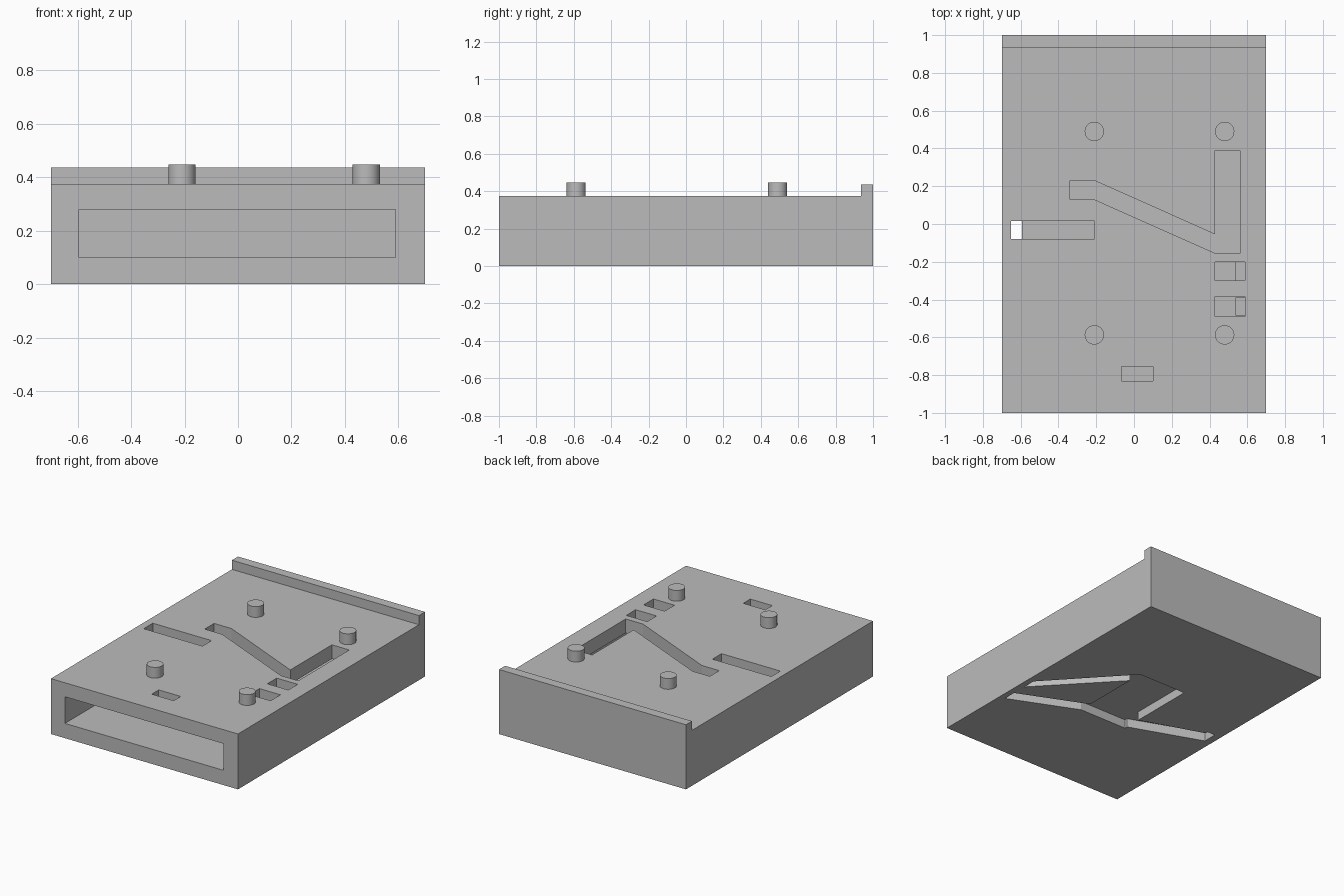
import bpy, bmesh
from mathutils import Matrix

cube = bpy.data.objects.get("Cube")
if cube:
    bpy.data.objects.remove(cube, do_unlink=True)

grey = bpy.data.materials.new("plain_grey")
grey.use_nodes = True
grey.diffuse_color = (0.5, 0.5, 0.5, 1)
grey.node_tree.nodes["Principled BSDF"].inputs["Base Color"].default_value = (0.5, 0.5, 0.5, 1)


def add_object(name, bm):
    bmesh.ops.recalc_face_normals(bm, faces=bm.faces)
    mesh = bpy.data.meshes.new(name)
    bm.to_mesh(mesh)
    bm.free()
    mesh.materials.append(grey)
    obj = bpy.data.objects.new(name, mesh)
    bpy.context.collection.objects.link(obj)
    return obj


def prism(name, points, direction):
    """Extrude a closed outline of 3D points along a direction."""
    bm = bmesh.new()
    face = bm.faces.new([bm.verts.new(p) for p in points])
    new = bmesh.ops.extrude_face_region(bm, geom=[face])["geom"]
    bmesh.ops.translate(bm, vec=direction,
                        verts=[v for v in new if isinstance(v, bmesh.types.BMVert)])
    return add_object(name, bm)


def rect(x0, x1, y0, y1):
    return [(x0, y0), (x1, y0), (x1, y1), (x0, y1)]


TOP, FLOOR, CEILING = 0.375, 0.10, 0.28

# Case body with raised rear lip, from its side profile
profile = [(-1, 0), (1, 0), (1, 0.437), (0.935, 0.437), (0.935, TOP), (-1, TOP)]
body = prism("case_body", [(-0.7, y, z) for y, z in profile], (1.4, 0, 0))


def cut(outline, z0, z1):
    """Cut a vertical prism out of the body."""
    cutter = prism("cutter", [(x, y, z0) for x, y in outline], (0, 0, z1 - z0))
    cutter.hide_render = True
    mod = body.modifiers.new("cut", "BOOLEAN")
    mod.operation = "DIFFERENCE"
    mod.solver = "EXACT"
    mod.object = cutter
    bpy.context.view_layer.objects.active = body
    bpy.ops.object.modifier_apply(modifier=mod.name)
    bpy.data.objects.remove(cutter, do_unlink=True)


# Wide bay open at the front
cut(rect(-0.595, 0.59, -1.2, 0.93), FLOOR, CEILING)

# Slots in the top plate, opening into the bay
top_slots = [
    [(-0.34, 0.13), (-0.21, 0.13), (0.43, -0.155), (0.56, -0.155), (0.56, 0.39),
     (0.43, 0.39), (0.43, -0.055), (-0.21, 0.23), (-0.34, 0.23)],
    rect(-0.65, -0.21, -0.08, 0.017),
    rect(0.43, 0.587, -0.30, -0.20),
    rect(0.43, 0.587, -0.49, -0.385),
    rect(-0.065, 0.10, -0.83, -0.755),
]
for slot in top_slots:
    cut(slot, 0.2, 0.6)

# Shaft through the whole case, and two shallow wire pockets in the bay floor
cut(rect(-0.65, -0.592, -0.08, 0.017), -0.1, 0.5)
for y in (-0.25, -0.437):
    cut(rect(0.54, 0.587, y - 0.048, y + 0.048), 0.08, 0.2)

# Recess and wire channels in the underside
channels = [
    rect(-0.16, 0.20, -0.28, 0.30),
    [(0.66, -0.20), (0.66, -0.29), (0.20, 0.20), (0.10, 0.20), (0.20, 0.30)],
    [(0.66, -0.39), (0.66, -0.48), (0.20, -0.28), (0.10, -0.20), (0.20, -0.19)],
    [(-0.65, 0.017), (-0.65, -0.08), (-0.16, -0.26), (-0.10, -0.20), (-0.16, -0.15)],
]
for channel in channels:
    cut(channel, -0.1, 0.06)

# Four round locating pegs
for side, x in (("right", -0.21), ("left", 0.48)):
    for end, y in (("front", -0.587), ("rear", 0.49)):
        bm = bmesh.new()
        bmesh.ops.create_cone(bm, cap_ends=True, segments=48, radius1=0.051,
                              radius2=0.051, depth=0.09,
                              matrix=Matrix.Translation((x, y, 0.403)))
        peg = add_object(f"peg_{end}_{side}", bm)
        bpy.ops.object.select_all(action="DESELECT")
        peg.select_set(True)
        bpy.context.view_layer.objects.active = peg
        bpy.ops.object.shade_smooth_by_angle()
